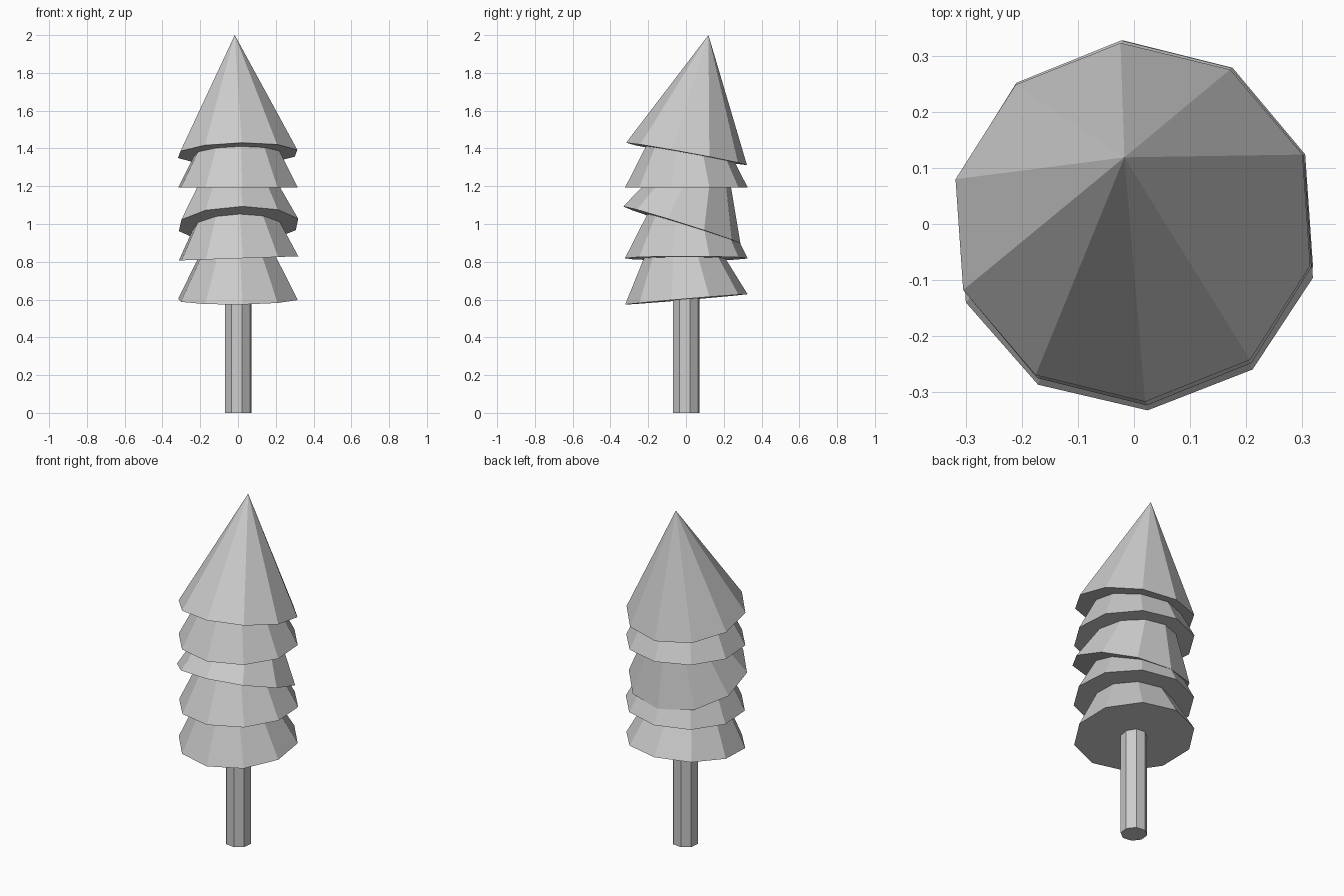
import bpy
from math import radians
from mathutils import Matrix, Vector

if "Cube" in bpy.data.objects:
    bpy.data.objects.remove(bpy.data.objects["Cube"])

SIDES, RADIUS, HEIGHT = 10, 0.326, 0.64


def foliage_tier(name, centre, slope_x, slope_y):
    """Ten-sided cone whose base plane leans by the given slopes."""
    bpy.ops.mesh.primitive_cone_add(vertices=SIDES, radius1=RADIUS, radius2=0, depth=HEIGHT)
    tier = bpy.context.object
    tier.name = name
    up = Vector((0, 0, 1))
    lean = up.rotation_difference(Vector((-slope_x, -slope_y, 1))).to_matrix().to_4x4()
    # Base centre at the origin, first corner turned to about -14 degrees
    corner = Matrix.Rotation(radians(-14 - 90), 4, 'Z')
    tier.data.transform(Matrix.Translation(centre) @ lean @ corner
                        @ Matrix.Translation((0, 0, HEIGHT / 2)))
    return tier


# Trunk
bpy.ops.mesh.primitive_cylinder_add(vertices=8, radius=0.072, depth=0.66,
                                    location=(0.002, 0.002, 0.33),
                                    rotation=(0, 0, radians(15)))
bpy.context.object.name = "trunk"

# Foliage tiers from bottom to top: centre, slope along x, slope along y
tiers = [
    ((0.000, 0.002, 0.601), 0.01, 0.085),
    ((0.003, 0.002, 0.818), 0.035, 0.0),
    ((0.003, -0.022, 0.995), 0.03, -0.315),
    ((0.000, 0.002, 1.192), 0.0, 0.0),
    ((-0.002, 0.003, 1.371), 0.024, -0.184),
]
for i, (centre, sx, sy) in enumerate(tiers, 1):
    foliage_tier(f"foliage_tier_{i}", centre, sx, sy)
